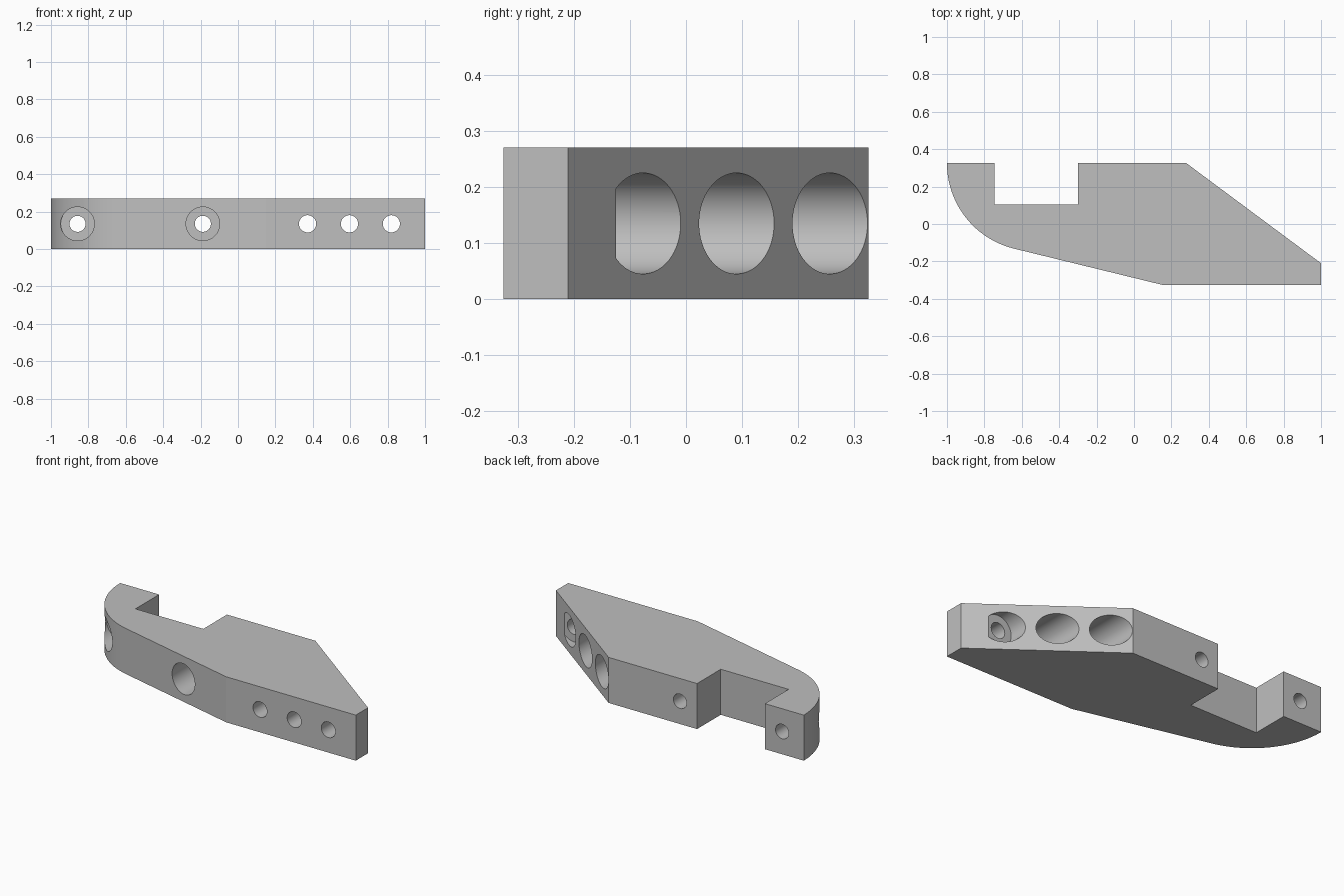
import bpy, bmesh, math
from mathutils import Matrix, Vector

cube = bpy.data.objects.get("Cube")
if cube:
    bpy.data.objects.remove(cube, do_unlink=True)

HEIGHT = 0.27
BACK, FRONT = 0.325, -0.325

grey = bpy.data.materials.new("plain grey")
grey.use_nodes = True
colour = (0.52, 0.52, 0.52, 1)
grey.diffuse_color = colour
grey.node_tree.nodes["Principled BSDF"].inputs["Base Color"].default_value = colour


def make_object(name, bm):
    bmesh.ops.recalc_face_normals(bm, faces=bm.faces)
    mesh = bpy.data.meshes.new(name)
    bm.to_mesh(mesh)
    bm.free()
    mesh.materials.append(grey)
    obj = bpy.data.objects.new(name, mesh)
    bpy.context.collection.objects.link(obj)
    return obj


def drill(body, x, radius, y0, y1):
    """Cut a round bore along y, at mid height."""
    bm = bmesh.new()
    place = Matrix.Translation((x, (y0 + y1) / 2, HEIGHT / 2)) @ Matrix.Rotation(math.pi / 2, 4, "X")
    bmesh.ops.create_cone(bm, cap_ends=True, segments=64, radius1=radius,
                          radius2=radius, depth=y1 - y0, matrix=place)
    cutter = make_object("bore_cutter", bm)
    cutter.hide_render = True
    mod = body.modifiers.new("bore", "BOOLEAN")
    mod.operation, mod.solver, mod.object = "DIFFERENCE", "EXACT", cutter
    bpy.ops.object.modifier_apply(modifier=mod.name)
    bpy.data.objects.remove(cutter, do_unlink=True)


# Plate outline: notched back, slanted end, tapered front
outline = [(-1, BACK), (-0.745, BACK), (-0.745, 0.103), (-0.3, 0.103), (-0.3, BACK),
           (0.28, BACK), (1, -0.21), (1, FRONT), (0.15, FRONT)]
# Rounded nose, running from the tapered front to the back corner
nose_radius, steps = 0.47, 32
for i in range(steps):
    a = math.radians(256.3 - 76.3 * i / steps)
    outline.append((-1 + nose_radius + nose_radius * math.cos(a),
                    BACK + nose_radius * math.sin(a)))

bm = bmesh.new()
base = bm.faces.new([bm.verts.new((x, y, 0)) for x, y in outline])
top = bmesh.ops.extrude_face_region(bm, geom=[base])
bmesh.ops.translate(bm, vec=Vector((0, 0, HEIGHT)),
                    verts=[g for g in top["geom"] if isinstance(g, bmesh.types.BMVert)])
body = make_object("bracket_body", bm)
bpy.context.view_layer.objects.active = body
body.select_set(True)

# Mounting holes, counterbored from the front
for x in (-0.858, -0.188):
    drill(body, x, 0.09, -0.5, 0.125)
    drill(body, x, 0.043, -0.5, 0.5)

# Row of holes, counterbored from the slanted end
for x in (0.372, 0.596, 0.82):
    drill(body, x, 0.09, -0.125, 0.5)
    drill(body, x, 0.046, -0.5, 0.5)

# Smooth curved walls, crisp edges
bpy.ops.object.shade_smooth_by_angle(angle=math.radians(10))
weighted = body.modifiers.new("flat_walls", "WEIGHTED_NORMAL")
weighted.keep_sharp = True
